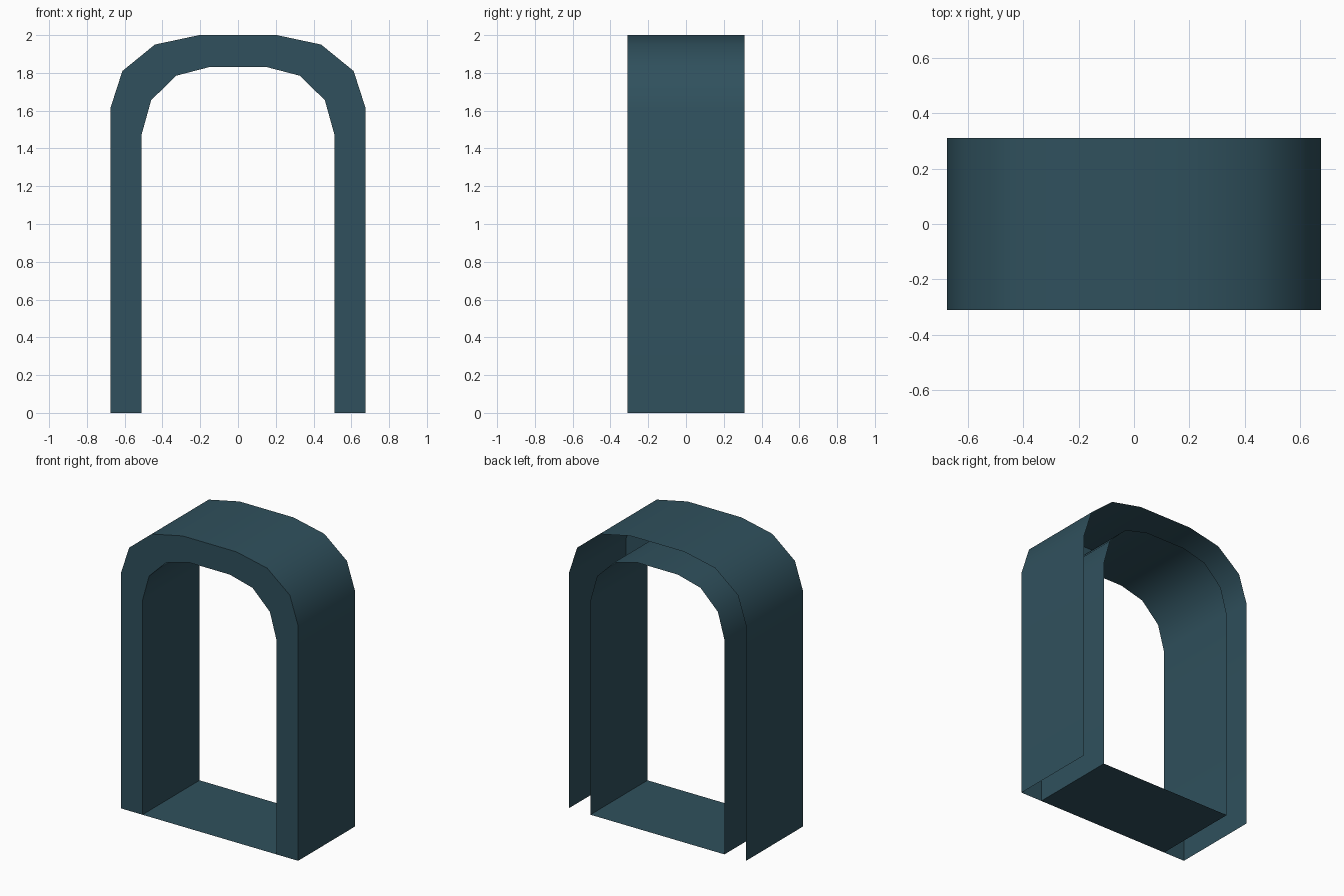
import bpy
import math

if "Cube" in bpy.data.objects:
    bpy.data.objects.remove(bpy.data.objects["Cube"])

DEPTH = 0.31  # half depth along y

teal = bpy.data.materials.new("dark teal")
teal.diffuse_color = (0.029, 0.081, 0.109, 1)
teal.use_nodes = True
teal.node_tree.nodes["Principled BSDF"].inputs["Base Color"].default_value = teal.diffuse_color


def mirrored(half):
    """Left half of an arch profile, bottom to top, mirrored to the right."""
    return half + [(-x, z) for x, z in reversed(half)]


def make(name, verts, faces):
    mesh = bpy.data.meshes.new(name)
    mesh.from_pydata(verts, [], faces)
    mesh.materials.append(teal)
    mesh.polygons.foreach_set("use_smooth", [True] * len(faces))
    mesh.update()
    mesh.set_sharp_from_angle(angle=math.radians(40))
    obj = bpy.data.objects.new(name, mesh)
    bpy.context.collection.objects.link(obj)
    return obj


def sweep(name, path, flip=False):
    """Run an x-z profile from front to back as an open sheet."""
    n = len(path)
    verts = [(x, y, z) for y in (-DEPTH, DEPTH) for x, z in path]
    faces = [(i, i + 1, n + i + 1, n + i) for i in range(n - 1)]
    if flip:
        faces = [f[::-1] for f in faces]
    return make(name, verts, faces)


outer = mirrored([(-0.675, 0), (-0.675, 1.615), (-0.612, 1.81), (-0.44, 1.95), (-0.205, 2.0)])
inner = mirrored([(-0.51, 0), (-0.51, 1.475), (-0.46, 1.655), (-0.328, 1.785), (-0.155, 1.83)])

# Outer skin and inner lining of the arch, open at the back and underneath
sweep("outer_arch_shell", outer)
sweep("inner_arch_lining", inner, flip=True)

# Flat front trim joining the two profiles
n = len(outer)
make("front_trim",
     [(x, -DEPTH, z) for x, z in outer + inner],
     [(i, n + i, n + i + 1, i + 1) for i in range(n - 1)])

# Threshold floor between the legs
sweep("threshold_floor", [inner[0], inner[-1]])
